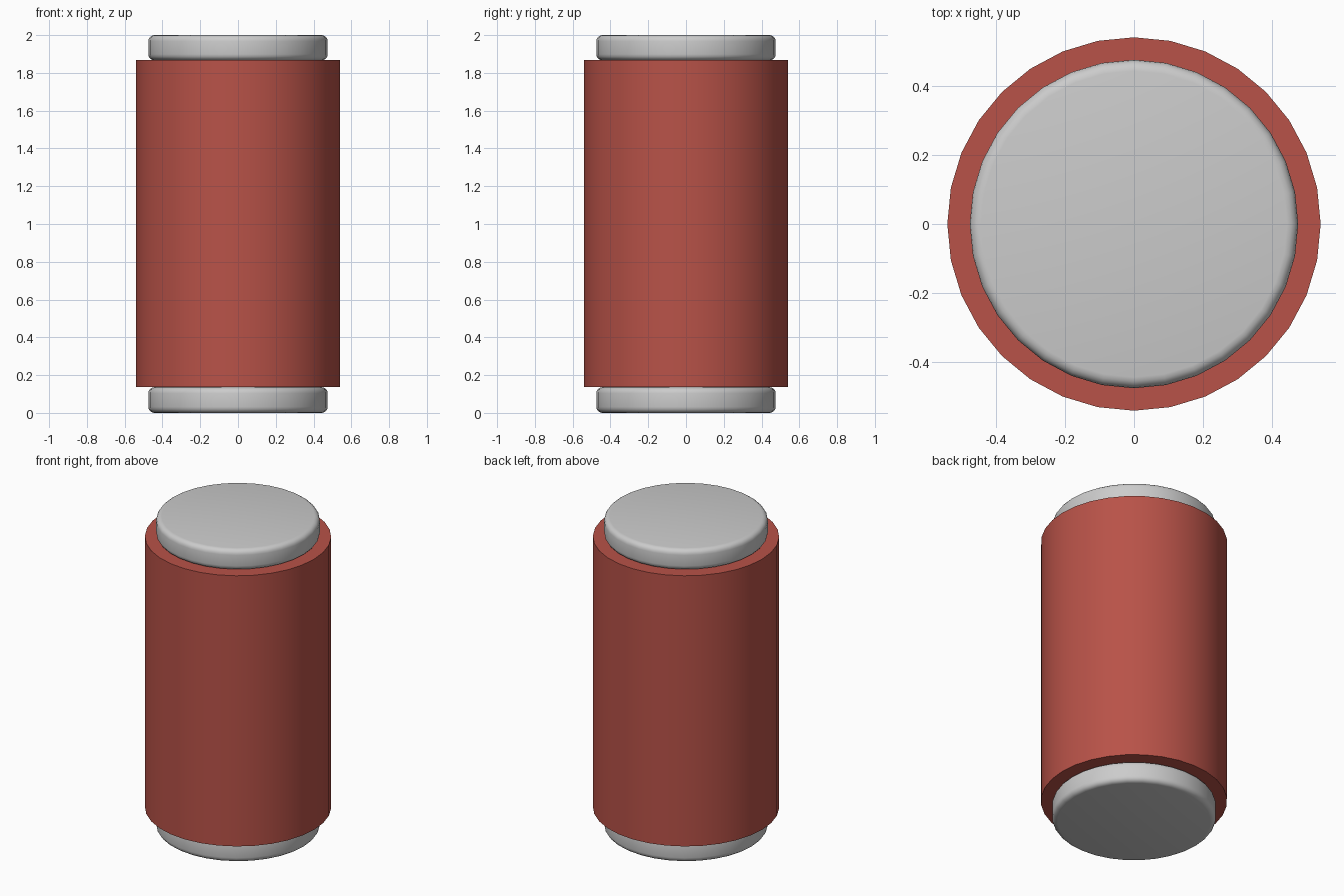
import bpy

if "Cube" in bpy.data.objects:
    bpy.data.objects.remove(bpy.data.objects["Cube"])

SIDES = 32


def cylinder(name, radius, z0, z1):
    bpy.ops.mesh.primitive_cylinder_add(vertices=SIDES, radius=radius, depth=z1 - z0,
                                        location=(0, 0, (z0 + z1) / 2))
    obj = bpy.context.object
    obj.name = name
    return obj


def end_cap(name, z0, z1):
    cap = cylinder(name, 0.475, z0, z1)
    bevel = cap.modifiers.new("rounded_rims", 'BEVEL')
    bevel.width = 0.032
    bevel.segments = 4
    bevel.limit_method = 'ANGLE'
    bevel.angle_limit = 1.0
    bpy.ops.object.modifier_apply(modifier=bevel.name)
    bpy.ops.object.shade_smooth_by_angle(angle=0.6)
    return cap


# Red main drum
red = bpy.data.materials.new("red")
red.diffuse_color = (0.48, 0.085, 0.065, 1)
red.use_nodes = True
red.node_tree.nodes["Principled BSDF"].inputs["Base Color"].default_value = red.diffuse_color
body = cylinder("body", 0.54, 0.136, 1.867)
body.data.materials.append(red)
bpy.ops.object.shade_smooth_by_angle(angle=0.6)

# Grey rounded discs at both ends
end_cap("bottom_cap", 0, 0.136)
end_cap("top_cap", 1.867, 2)
